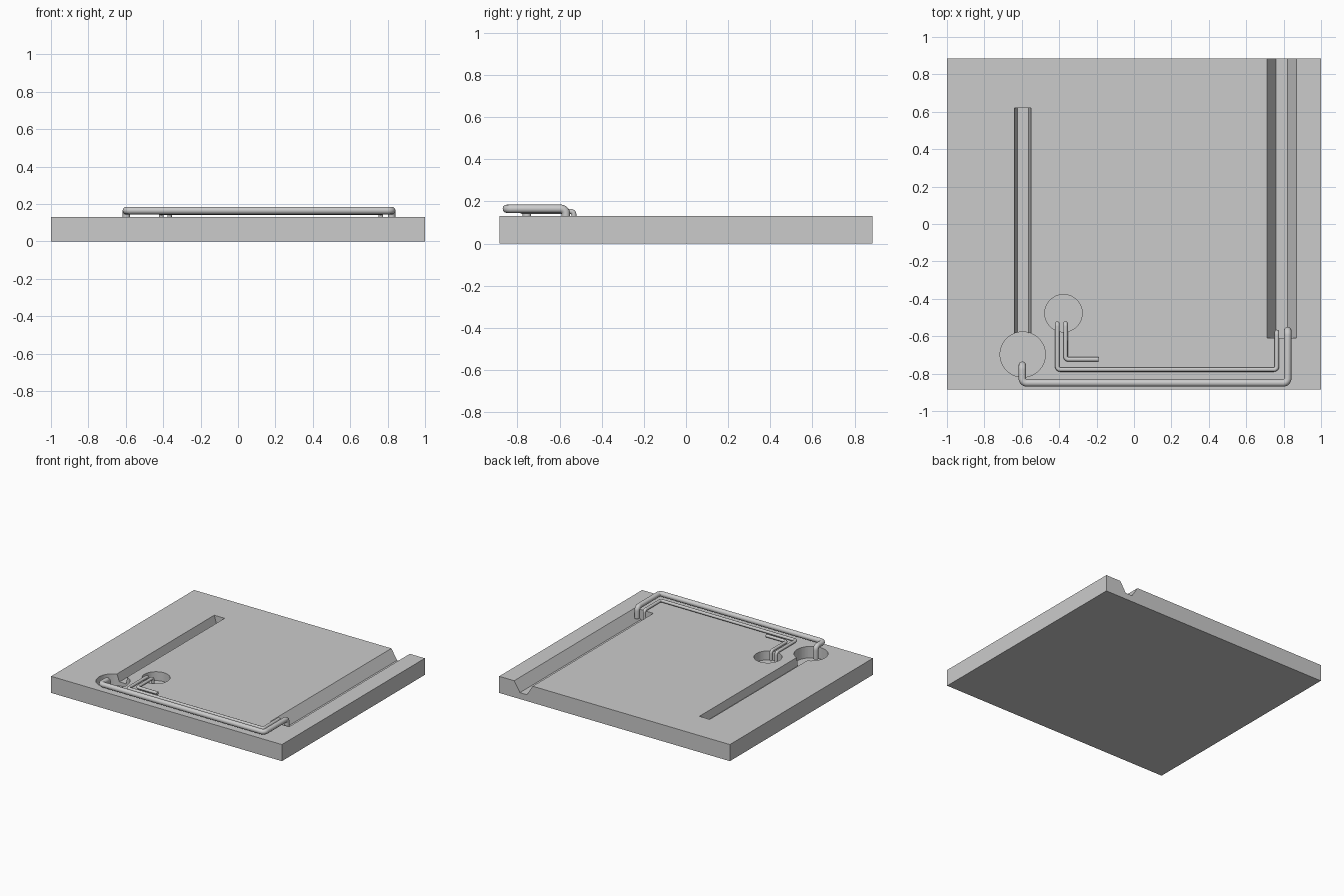
import bpy, bmesh, math
from mathutils import Vector

if "Cube" in bpy.data.objects:
    bpy.data.objects.remove(bpy.data.objects["Cube"])

TOP = 0.13
grey = bpy.data.materials.new("plain grey")
grey.diffuse_color = (0.6, 0.6, 0.6, 1)
grey.use_nodes = True
grey.node_tree.nodes["Principled BSDF"].inputs["Base Color"].default_value = grey.diffuse_color


def add_object(name, bm):
    bmesh.ops.recalc_face_normals(bm, faces=bm.faces)
    me = bpy.data.meshes.new(name)
    bm.to_mesh(me)
    bm.free()
    me.materials.append(grey)
    ob = bpy.data.objects.new(name, me)
    bpy.context.collection.objects.link(ob)
    return ob


def prism(name, profile, y0, y1):
    """Extrude an (x, z) profile from y0 to y1."""
    bm = bmesh.new()
    face = bm.faces.new([bm.verts.new((x, y0, z)) for x, z in profile])
    ext = bmesh.ops.extrude_face_region(bm, geom=[face])["geom"]
    verts = [v for v in ext if isinstance(v, bmesh.types.BMVert)]
    bmesh.ops.translate(bm, verts=verts, vec=(0, y1 - y0, 0))
    return add_object(name, bm)


def trench(name, xs, depth, y0, y1):
    """Trapezoid cutter; xs = top left, floor left, floor right, top right."""
    a, b, c, d = xs
    floor, high = TOP - depth, TOP + 0.1
    return prism(name, [(a, high), (a, TOP), (b, floor), (c, floor), (d, TOP), (d, high)], y0, y1)


def well(name, x, y, r, depth):
    bm = bmesh.new()
    bmesh.ops.create_cone(bm, cap_ends=True, segments=64, radius1=r, radius2=r, depth=depth + 0.1)
    bmesh.ops.translate(bm, verts=bm.verts, vec=(x, y, TOP + (0.1 - depth) / 2))
    return add_object(name, bm)


def pipe(name, pts, r, bend):
    """Round pipe along pts with filleted right-angle corners."""
    pts = [Vector(p) for p in pts]
    path = [pts[0]]
    for a, p, b in zip(pts, pts[1:], pts[2:]):
        u, v = (a - p).normalized() * bend, (b - p).normalized() * bend
        for i in range(9):
            t = math.pi / 2 * i / 8
            path.append(p + u * (1 - math.sin(t)) + v * (1 - math.cos(t)))
    path.append(pts[-1])
    cu = bpy.data.curves.new(name, "CURVE")
    cu.dimensions = "3D"
    cu.bevel_depth = r
    cu.bevel_resolution = 4
    cu.use_fill_caps = True
    sp = cu.splines.new("POLY")
    sp.points.add(len(path) - 1)
    for q, co in zip(sp.points, path):
        q.co = (*co, 1)
    cu.materials.append(grey)
    ob = bpy.data.objects.new(name, cu)
    bpy.context.collection.objects.link(ob)
    bpy.ops.object.select_all(action="DESELECT")
    ob.select_set(True)
    bpy.context.view_layer.objects.active = ob
    bpy.ops.object.convert(target="MESH")
    bpy.ops.object.shade_smooth_by_angle(angle=math.radians(40))


# Base slab
slab = prism("base_slab", [(-1, 0), (1, 0), (1, TOP), (-1, TOP)], -0.885, 0.885)

# Channel, groove and two round wells cut into the slab
cutters = [
    trench("channel_cutter", (0.71, 0.76, 0.82, 0.87), 0.08, -0.61, 1.0),
    trench("groove_cutter", (-0.64, -0.622, -0.563, -0.55), 0.06, -0.66, 0.62),
    well("large_well_cutter", -0.595, -0.698, 0.121, 0.09),
    well("small_well_cutter", -0.377, -0.477, 0.1, 0.07),
]
bpy.context.view_layer.objects.active = slab
for c in cutters:
    m = slab.modifiers.new(c.name, "BOOLEAN")
    m.operation = "DIFFERENCE"
    m.solver = "EXACT"
    m.object = c
    bpy.ops.object.modifier_apply(modifier=m.name)
    bpy.data.objects.remove(c)

# Large pipe from the large well to the channel
z = 0.165
pipe("large_pipe", [(-0.597, -0.755, 0.07), (-0.597, -0.755, z), (-0.597, -0.85, z),
                    (0.822, -0.85, z), (0.822, -0.57, z), (0.822, -0.57, 0.08)], 0.02, 0.025)

# Thin pipe from the small well to the channel
z = 0.153
pipe("thin_pipe", [(-0.41, -0.532, 0.08), (-0.41, -0.532, z), (-0.41, -0.778, z),
                   (0.764, -0.778, z), (0.764, -0.577, z), (0.764, -0.577, 0.08)], 0.012, 0.016)

# Short thin pipe with a free end
pipe("short_pipe", [(-0.366, -0.532, 0.08), (-0.366, -0.532, z), (-0.366, -0.724, z),
                    (-0.19, -0.724, z)], 0.012, 0.016)
